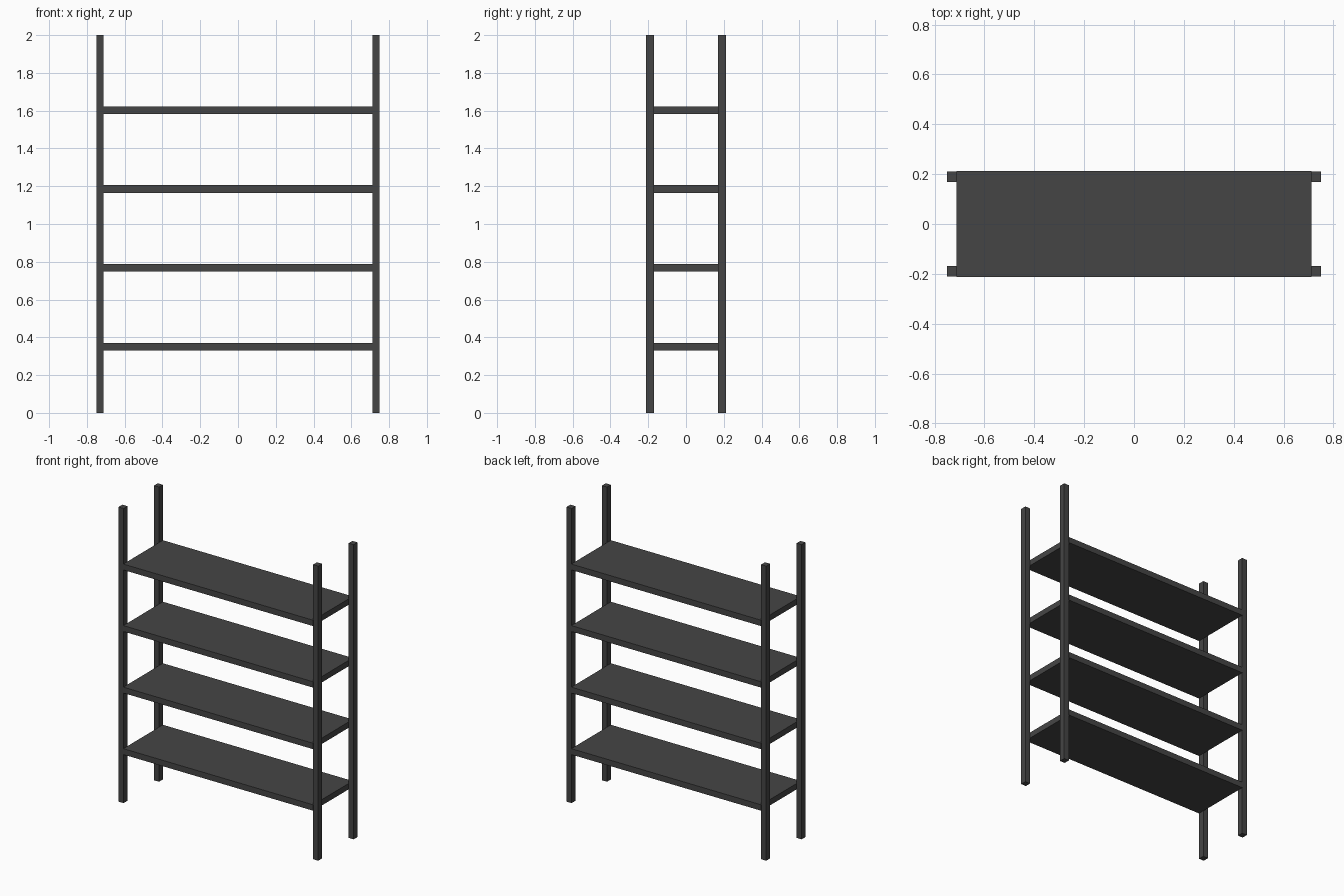
import bpy

if "Cube" in bpy.data.objects:
    bpy.data.objects.remove(bpy.data.objects["Cube"])

metal = bpy.data.materials.new("dark grey metal")
metal.diffuse_color = (0.06, 0.06, 0.06, 1)
metal.use_nodes = True
metal.node_tree.nodes["Principled BSDF"].inputs["Base Color"].default_value = metal.diffuse_color


def box(name, centre, size):
    bpy.ops.mesh.primitive_cube_add(size=1, location=centre)
    ob = bpy.context.object
    ob.name = name
    ob.scale = size
    bpy.ops.object.transform_apply(location=False, rotation=False, scale=True)
    ob.data.materials.append(metal)
    return ob


# four corner posts
for sx, side in ((-1, "left"), (1, "right")):
    for sy, end in ((-1, "front"), (1, "back")):
        box(f"{end}_{side}_post", (sx * 0.731, sy * 0.19, 1.0), (0.038, 0.041, 2.0))

# four evenly spaced shelves, fitted between the posts
for i in range(4):
    box(f"shelf_{i + 1}", (0, 0, 0.35 + i * 0.4177), (1.426, 0.424, 0.04))
